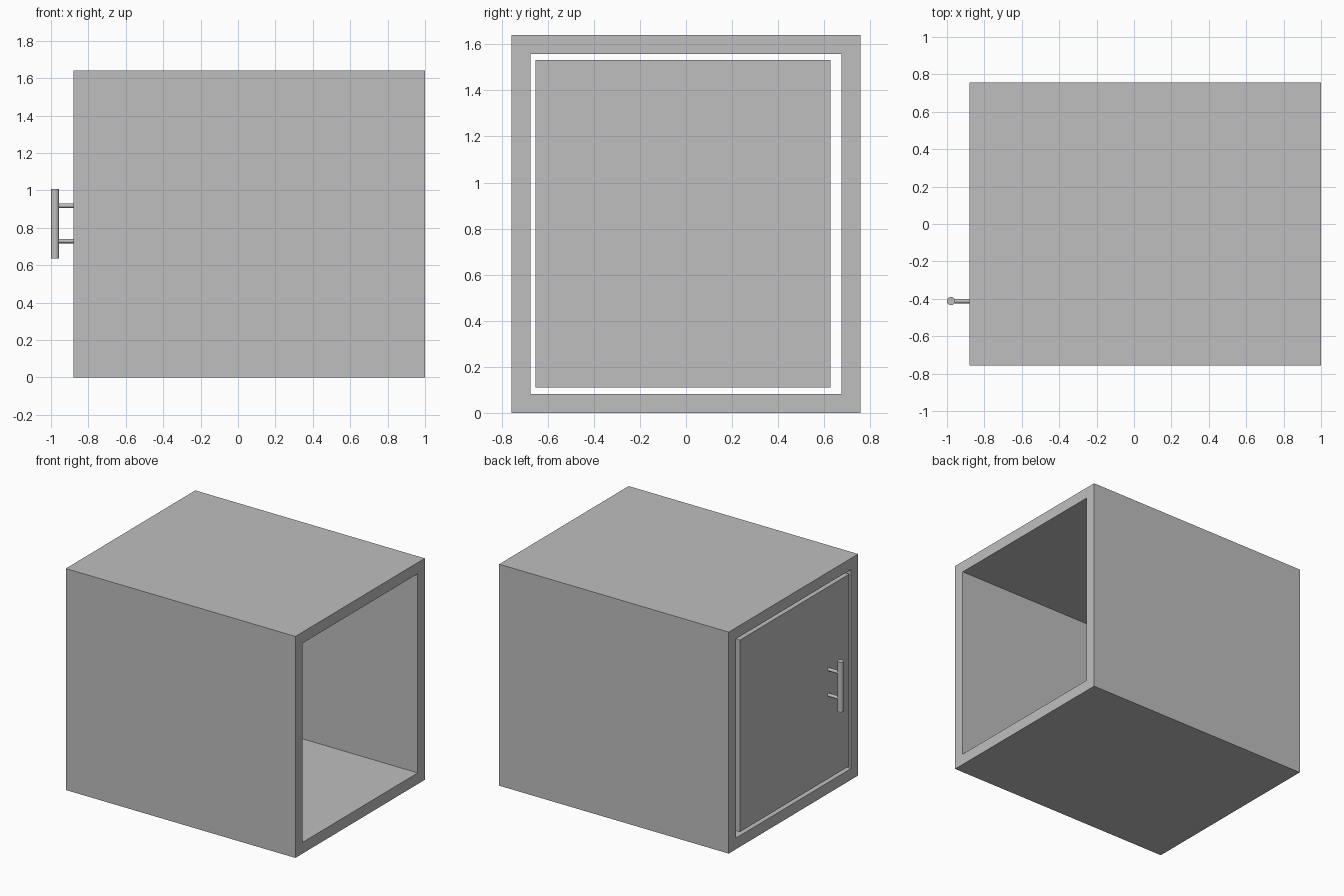
import bpy
import bmesh
from mathutils import Matrix, Vector

cube = bpy.data.objects.get("Cube")
if cube:
    bpy.data.objects.remove(cube, do_unlink=True)

# Single flat grey for every part
grey = bpy.data.materials.new("grey")
grey.use_nodes = True
COLOUR = (0.52, 0.52, 0.52, 1)
grey.diffuse_color = COLOUR
grey.node_tree.nodes["Principled BSDF"].inputs["Base Color"].default_value = COLOUR


def make_object(name, bm):
    bmesh.ops.recalc_face_normals(bm, faces=bm.faces)
    mesh = bpy.data.meshes.new(name)
    bm.to_mesh(mesh)
    bm.free()
    mesh.materials.append(grey)
    obj = bpy.data.objects.new(name, mesh)
    bpy.context.collection.objects.link(obj)
    return obj


def box(name, low, high):
    low, high = Vector(low), Vector(high)
    bm = bmesh.new()
    place = Matrix.Translation((low + high) / 2) @ Matrix.Diagonal((*(high - low), 1))
    bmesh.ops.create_cube(bm, size=1, matrix=place)
    return make_object(name, bm)


def rod(name, start, end, radius):
    start, end = Vector(start), Vector(end)
    axis = end - start
    turn = axis.to_track_quat('Z', 'Y').to_matrix().to_4x4()
    bm = bmesh.new()
    bmesh.ops.create_cone(bm, cap_ends=True, segments=32, radius1=radius, radius2=radius,
                          depth=axis.length, matrix=Matrix.Translation((start + end) / 2) @ turn)
    for face in bm.faces:
        face.smooth = len(face.verts) == 4
    for edge in bm.edges:
        edge.smooth = all(f.smooth for f in edge.link_faces)
    return make_object(name, bm)


# Cabinet shell: a rectangular tube open at both ends
FRONT, BACK = -0.88, 1.0
HALF, HEIGHT, WALL = 0.757, 1.64, 0.083


def ring(bm, x, inset):
    y, low, high = HALF - inset, inset, HEIGHT - inset
    return [bm.verts.new((x, *p)) for p in ((-y, low), (y, low), (y, high), (-y, high))]


bm = bmesh.new()
loops = [ring(bm, FRONT, 0), ring(bm, BACK, 0), ring(bm, BACK, WALL), ring(bm, FRONT, WALL)]
for a, b in zip(loops, loops[1:] + loops[:1]):
    for i in range(4):
        j = (i + 1) % 4
        bm.faces.new((a[i], a[j], b[j], b[i]))
make_object("cabinet_shell", bm)

# Door panel, flush with the shell rim and separated by a gap
box("door", (FRONT, -0.653, 0.11), (FRONT + 0.08, 0.627, 1.531))

# Bar handle on two posts
HANDLE_X, HANDLE_Y = -0.978, -0.412
rod("handle_bar", (HANDLE_X, HANDLE_Y, 0.636), (HANDLE_X, HANDLE_Y, 1.006), 0.022)
for name, z in (("lower_handle_post", 0.729), ("upper_handle_post", 0.918)):
    rod(name, (HANDLE_X, HANDLE_Y, z), (FRONT + 0.01, HANDLE_Y, z), 0.012)
